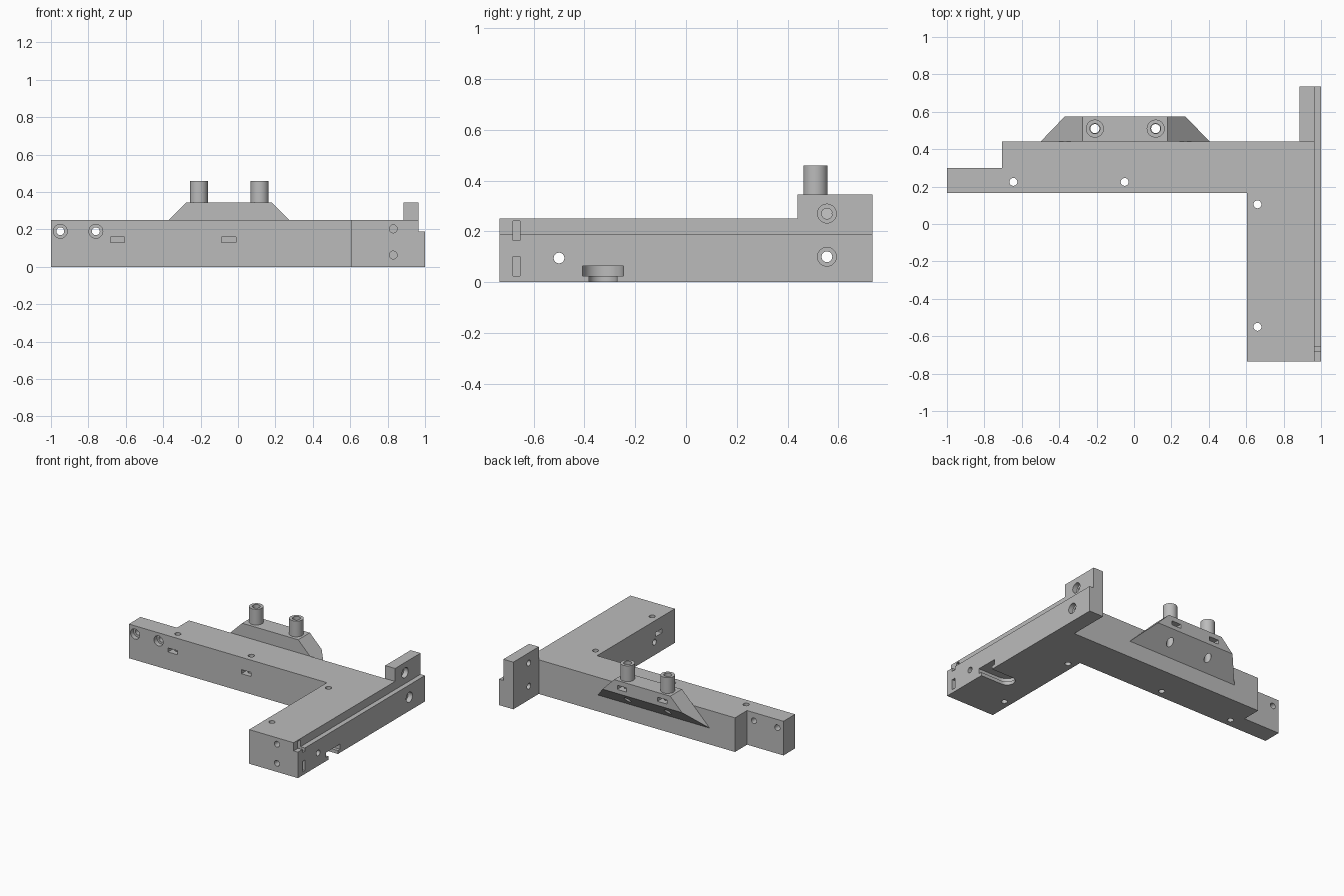
import bpy, bmesh
from mathutils import Vector, Matrix

if "Cube" in bpy.data.objects:
    bpy.data.objects.remove(bpy.data.objects["Cube"], do_unlink=True)

grey = bpy.data.materials.new("light grey")
grey.use_nodes = True
COLOR = (0.5, 0.5, 0.5, 1)
grey.diffuse_color = COLOR
grey.node_tree.nodes["Principled BSDF"].inputs["Base Color"].default_value = COLOR


def finish(bm, name):
    bmesh.ops.recalc_face_normals(bm, faces=bm.faces)
    mesh = bpy.data.meshes.new(name)
    bm.to_mesh(mesh)
    bm.free()
    mesh.materials.append(grey)
    ob = bpy.data.objects.new(name, mesh)
    bpy.context.collection.objects.link(ob)
    return ob


def prism(name, outline, z0, z1):
    bm = bmesh.new()
    face = bm.faces.new([bm.verts.new((x, y, z0)) for x, y in outline])
    top = bmesh.ops.extrude_face_region(bm, geom=[face])["geom"]
    bmesh.ops.translate(bm, vec=(0, 0, z1 - z0),
                        verts=[v for v in top if isinstance(v, bmesh.types.BMVert)])
    return finish(bm, name)


def box(name, low, high):
    return prism(name, [(low[0], low[1]), (high[0], low[1]),
                        (high[0], high[1]), (low[0], high[1])], low[2], high[2])


def rod(name, start, end, radius):
    a, b = Vector(start), Vector(end)
    turn = (b - a).to_track_quat("Z", "Y").to_matrix().to_4x4()
    bm = bmesh.new()
    bmesh.ops.create_cone(bm, cap_ends=True, segments=48, radius1=radius, radius2=radius,
                          depth=(b - a).length, matrix=Matrix.Translation((a + b) / 2) @ turn)
    return finish(bm, name)


def cut(target, cutter):
    mod = target.modifiers.new("cut", "BOOLEAN")
    mod.operation = "DIFFERENCE"
    mod.solver = "EXACT"
    mod.object = cutter
    bpy.context.view_layer.objects.active = target
    bpy.ops.object.modifier_apply(modifier=mod.name)
    bpy.data.objects.remove(cutter, do_unlink=True)


def drill(target, start, end, radius=0.021):
    cut(target, rod("drill", start, end, radius))


def slot(target, low, high):
    cut(target, box("slot", low, high))


# L-shaped body with raised tab at the back corner
body = prism("body", [(-1, .165), (.605, .165), (.605, -.735), (1, -.735), (1, .735),
                      (.885, .735), (.885, .44), (-.705, .44), (-.705, .30), (-1, .30)],
             0, .345)
slot(body, (-2, -2, .25), (2, .44, 1))
slot(body, (.965, -2, .19), (2, 2, 1))

# counterbored holes through the narrow end
for x in (-.95, -.76):
    drill(body, (x, 0, .19), (x, .35, .19))
    drill(body, (x, 0, .19), (x, .20, .19), .037)

# counterbored holes through the tab
for z, face in ((.27, .965), (.10, 1)):
    drill(body, (.8, .555, z), (1.1, .555, z))
    drill(body, (face - .035, .555, z), (1.1, .555, z), .037)

# vertical screw holes with nut slots: long arm, then short arm
for x in (-.645, -.05):
    drill(body, (x, .225, -.1), (x, .225, .4))
    slot(body, (x - .038, .1, .13), (x + .038, .26, .16))
for y in (.105, -.55):
    drill(body, (.66, y, -.1), (.66, y, .4))
    slot(body, (.5, y - .038, .13), (.695, y + .038, .16))

# end screw holes with upright nut slots from the side
for z in (.063, .203):
    drill(body, (.83, -.8, z), (.83, -.6, z))
    slot(body, (.79, -.682, z - .038), (1.1, -.654, z + .038))

# cross hole and round-ended T-slot in the underside
drill(body, (.5, -.5, .095), (1.1, -.5, .095))
for radius, low, high in ((.055, -.1, .03), (.08, .025, .063)):
    slot(body, (.825, -.327 - radius, low), (1.1, -.327 + radius, high))
    drill(body, (.825, -.327, low), (.825, -.327, high), radius)

# sloped bracket on the back of the long arm
bm = bmesh.new()
for y, z in ((.44, .345), (.575, .345), (.575, .25), (.44, .12)):
    for x in (-.275 - (.345 - z), .18 + (.345 - z)):
        bm.verts.new((x, y, z))
bmesh.ops.convex_hull(bm, input=bm.verts)
bmesh.ops.dissolve_limit(bm, angle_limit=.02, verts=bm.verts, edges=bm.edges)
bracket = finish(bm, "bracket")

# hollow posts on the bracket, with nut slots from the back
parts = [body, bracket]
for x, side in ((-.209, "right"), (.116, "left")):
    drill(bracket, (x, .51, 0), (x, .51, .5), .024)
    slot(bracket, (x - .038, .47, .28), (x + .038, .7, .31))
    post = rod(side + "_post", (x, .51, .343), (x, .51, .46), .048)
    drill(post, (x, .51, .2), (x, .51, .6), .027)
    parts.append(post)

# smooth round walls, sharp edges kept
bpy.ops.object.select_all(action="DESELECT")
for part in parts:
    part.select_set(True)
bpy.context.view_layer.objects.active = body
bpy.ops.object.shade_smooth_by_angle()
